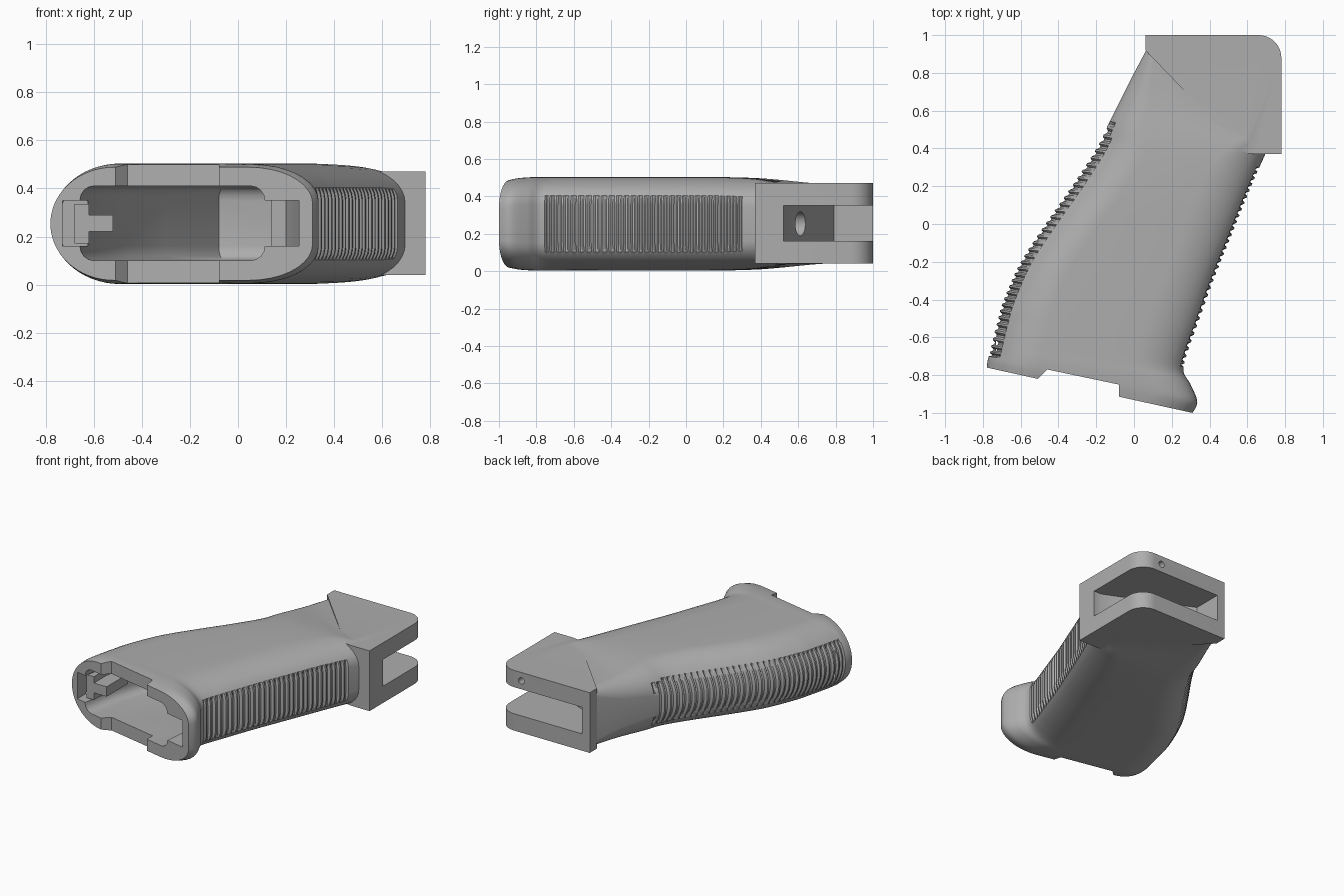
import bpy, bmesh, math
from mathutils import Vector, Matrix

cube = bpy.data.objects.get("Cube")
if cube:
    bpy.data.objects.remove(cube, do_unlink=True)

grey = bpy.data.materials.new("matte_grey")
grey.use_nodes = True
COLOUR = (0.42, 0.42, 0.42, 1)
grey.diffuse_color = COLOUR
grey.node_tree.nodes["Principled BSDF"].inputs["Base Color"].default_value = COLOUR
ZC = 0.253


def finish(name, bm):
    bmesh.ops.recalc_face_normals(bm, faces=bm.faces)
    mesh = bpy.data.meshes.new(name)
    bm.to_mesh(mesh)
    bm.free()
    mesh.materials.append(grey)
    ob = bpy.data.objects.new(name, mesh)
    bpy.context.collection.objects.link(ob)
    return ob


def prism(name, pts, z0, z1, bevel=0):
    """Plan outline extruded upwards."""
    bm = bmesh.new()
    face = bm.faces.new([bm.verts.new((x, y, z0)) for x, y in pts])
    top = bmesh.ops.extrude_face_region(bm, geom=[face])["geom"]
    bmesh.ops.translate(bm, vec=(0, 0, z1 - z0),
                        verts=[v for v in top if isinstance(v, bmesh.types.BMVert)])
    if bevel:
        rims = [e for e in bm.edges if abs(e.verts[0].co.z - e.verts[1].co.z) < 1e-5]
        bmesh.ops.bevel(bm, geom=rims, offset=bevel, segments=4, profile=0.5, affect='EDGES')
    return finish(name, bm)


def box(name, x0, x1, y0, y1, z0, z1):
    return prism(name, [(x0, y0), (x1, y0), (x1, y1), (x0, y1)], z0, z1)


def rod(name, centre, direction, radius, length):
    bm = bmesh.new()
    turn = Vector(direction).to_track_quat('Z', 'Y').to_matrix().to_4x4()
    bmesh.ops.create_cone(bm, cap_ends=True, segments=24, radius1=radius, radius2=radius,
                          depth=length, matrix=Matrix.Translation(centre) @ turn)
    return finish(name, bm)


def combine(ob, other, operation):
    """Apply a boolean and drop the helper."""
    mod = ob.modifiers.new("cut", 'BOOLEAN')
    mod.operation, mod.object, mod.solver = operation, other, 'EXACT'
    bpy.context.view_layer.update()
    mesh = bpy.data.meshes.new_from_object(ob.evaluated_get(bpy.context.evaluated_depsgraph_get()))
    ob.modifiers.clear()
    ob.data = mesh
    bpy.data.objects.remove(other, do_unlink=True)


# Grip stations: rear x, y, front x, y, half thickness, corner length, rear corner height
STATIONS = [
    (-.78, -.76, .31, -1.0, .235, .27, .235),
    (-.775, -.72, .335, -.94, .245, .27, .245),
    (-.763, -.68, .30, -.85, .25, .27, .25),
    (-.75, -.62, .262, -.78, .25, .27, .25),
    (-.725, -.52, .28, -.69, .25, .27, .25),
    (-.69, -.4, .33, -.55, .25, .27, .25),
    (-.6, -.2, .42, -.3, .25, .27, .25),
    (-.47, 0, .5, -.1, .25, .27, .25),
    (-.33, .2, .58, .1, .25, .27, .25),
    (-.2, .4, .655, .28, .245, .25, .23),
    (-.13, .54, .695, .37, .235, .2, .18),
    (-.02, .76, .71, .41, .215, .12, .12),
    (.07, .93, .72, .45, .205, .05, .05)]


def station(t):
    """Smooth spline through the stations."""
    i = min(int(t), len(STATIONS) - 2)
    f = t - i
    a, b, c, d = [STATIONS[min(max(k, 0), len(STATIONS) - 1)] for k in range(i - 1, i + 3)]
    return [q + f / 2 * (r - p + f * (2 * p - 5 * q + 4 * r - s + f * (3 * (q - r) + s - p)))
            for p, q, r, s in zip(a, b, c, d)]


def even_rows(step):
    """Stations at even spacing along the grip."""
    rows, last = [station(0)], None
    for k in range(1, 6001):
        s = station(k / 6000 * (len(STATIONS) - 1))
        here = Vector(((s[0] + s[2]) / 2, (s[1] + s[3]) / 2))
        if last is None:
            last = here
        if (here - last).length >= step:
            rows.append(s)
            last = here
    return rows + [station(len(STATIONS) - 1)]


def ring(s, groove):
    """Cross-section: rounded rear, chamfered front, with finger grooves."""
    rear, front, h, rx, rz = Vector(s[0:2]), Vector(s[2:4]), s[4], s[5], s[6]
    width = (front - rear).length
    axis = (front - rear) / width
    out = []
    for start, end, right, up in ((90, 176, 0, 1), (184, 270, 0, -1), (270, 360, 1, -1), (0, 90, 1, 1)):
        n = 10 if right else 16
        cz = min(rz, 0.15) if right else rz
        for k in range(n):
            a = math.radians(start + (end - start) * k / (n - 1))
            u = (width - rx if right else rx) + rx * math.cos(a)
            z = up * (h - cz) + cz * math.sin(a)
            p = rear + axis * u
            low, high = (-.75, .30) if right else (-.70, .53)
            if groove and abs(z) < .145 and low < p.y < high:
                p = p + axis * (-.014 if right else .014)
            out.append((p.x, p.y, ZC + z))
    return out


bm = bmesh.new()
rings = [[bm.verts.new(p) for p in ring(s, i % 4 > 1)] for i, s in enumerate(even_rows(.0095))]
for a, b in zip(rings, rings[1:]):
    for k in range(len(a)):
        j = (k + 1) % len(a)
        bm.faces.new((a[k], a[j], b[j], b[k]))
bm.faces.new(rings[0])
bm.faces.new(rings[-1])
grip = finish("grip_body", bm)

# Mounting block at the top of the grip
arc = [(.66 + .12 * math.cos(k * math.pi / 20), .88 + .12 * math.sin(k * math.pi / 20)) for k in range(11)]
block = prism("mounting_block", [(.06, .92), (.56, .40), (.6, .375), (.64, .37), (.78, .37)]
              + arc + [(.06, 1)], .04, .47)
combine(grip, block, 'UNION')

# Slot for the frame tang, bolt hole and pin hole
cutters = [
    prism("slot", [(.12, 1.1), (.12, .79), (.72, .52), (.9, .52), (.9, 1.1)], .16, .35),
    rod("bolt_hole", (.46, .49, ZC), (.42, .9, 0), .065, .55),
    rod("pin_hole", (.6, .95, .41), (0, 1, 0), .023, .3),
    # Hollow inside, open at the butt
    prism("hollow", [(-.68, -1.2), (-.66, -.8), (-.6, -.5), (-.47, -.15), (-.3, .1), (-.08, .42),
                     (.48, .22), (.44, .1), (.28, -.3), (.13, -.75), (.09, -1.2)], .1, .41, .06),
    # Latch recesses and side notches for a butt cap
    prism("front_recess", [(.05, -1.2), (.26, -1.2), (.25, -.88), (.2, -.72), (.05, -.72)], .16, .35),
    box("rear_recess", -.73, -.6, -1.1, -.62, .16, .35),
    prism("notch", [(-.53, -1.2), (-.51, -.82), (-.46, -.77), (-.08, -.85), (-.08, -1.2)], -.1, .6)]
for cutter in cutters:
    combine(grip, cutter, 'DIFFERENCE')

# Latch tab inside the butt
tabs = [box("latch_plate", -.68, -.62, -.74, -.5, .17, .335),
        box("latch_tongue", -.66, -.52, -.74, -.5, .22, .29)]

bpy.ops.object.select_all(action='DESELECT')
grip.select_set(True)
bpy.context.view_layer.objects.active = grip
bpy.ops.object.shade_smooth_by_angle(angle=math.radians(30))
